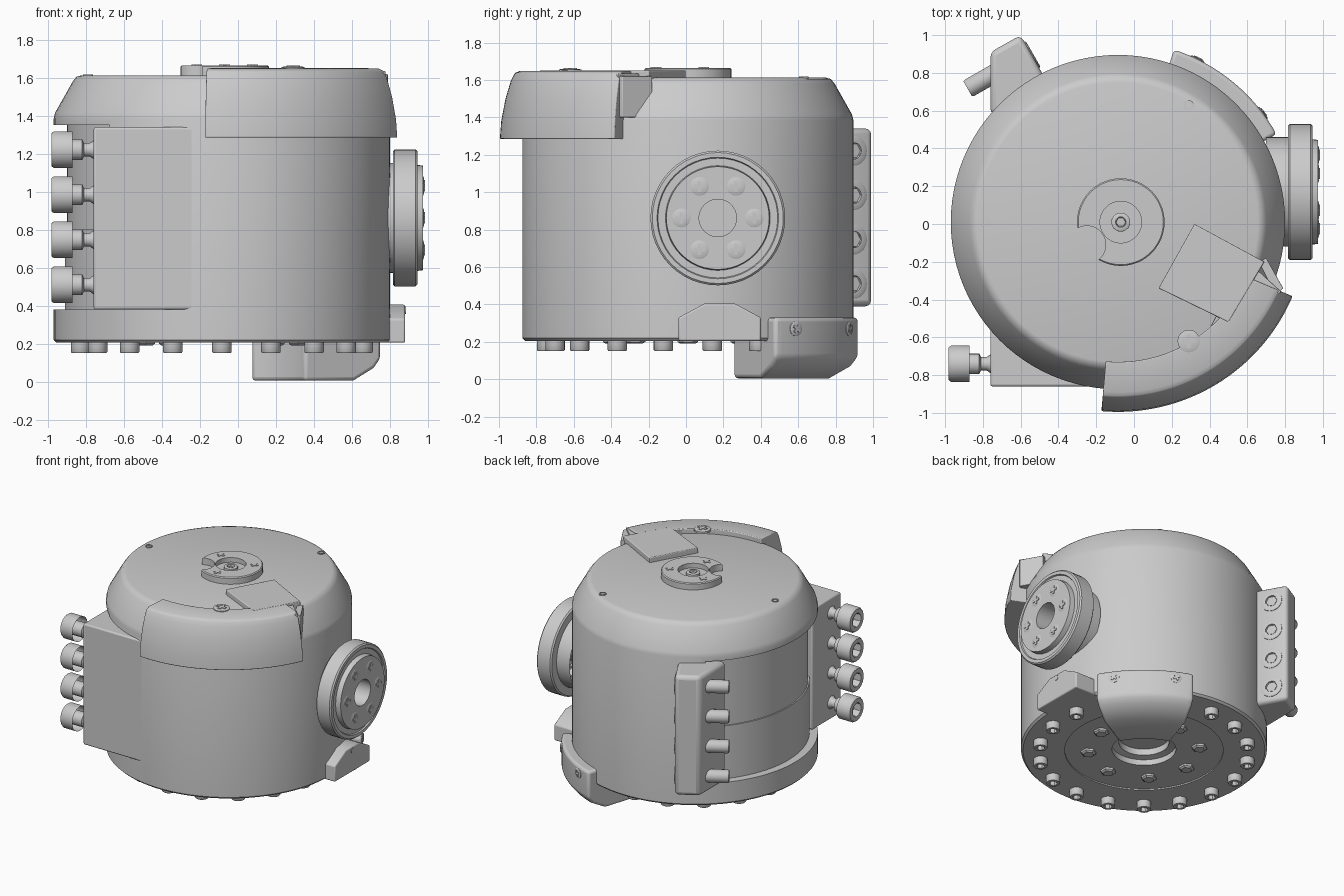
import bpy, bmesh
from math import pi, cos, sin, radians
from mathutils import Vector

cube = bpy.data.objects.get("Cube")
if cube:
    bpy.data.objects.remove(cube, do_unlink=True)

CX, CY = -0.085, 0.01            # axis of the housing
UP, DOWN = (0, 0, 1), (0, 0, -1)


def select(ob):
    bpy.ops.object.select_all(action='DESELECT')
    ob.select_set(True)
    bpy.context.view_layer.objects.active = ob


def finish(name, bm, loc=(0, 0, 0), axis=UP, bevel=0, angle=40):
    bmesh.ops.remove_doubles(bm, verts=bm.verts, dist=1e-5)
    bmesh.ops.recalc_face_normals(bm, faces=bm.faces)
    mesh = bpy.data.meshes.new(name)
    bm.to_mesh(mesh)
    bm.free()
    ob = bpy.data.objects.new(name, mesh)
    bpy.context.collection.objects.link(ob)
    ob.location = loc
    ob.rotation_euler = Vector(UP).rotation_difference(Vector(axis)).to_euler()
    if bevel:
        mod = ob.modifiers.new("Bevel", 'BEVEL')
        mod.width, mod.segments, mod.limit_method = bevel, 3, 'ANGLE'
    select(ob)
    bpy.ops.object.shade_smooth_by_angle(angle=radians(angle))
    return ob


def sweep(name, profile, start=0, end=360, steps=48, closed=False, **kw):
    """Turn an (r, z) profile about the local z axis, capping partial turns."""
    bm = bmesh.new()
    rings = []
    for i in range(steps + 1):
        a = radians(start + (end - start) * i / steps)
        rings.append([bm.verts.new((r * cos(a), r * sin(a), z)) for r, z in profile])
    n = len(profile)
    for a, b in zip(rings, rings[1:]):
        for j in range(n if closed else n - 1):
            k = (j + 1) % n
            quad = (a[j], b[j], b[k], a[k])
            if profile[j][0] == 0:
                quad = (a[j], b[k], a[k])
            elif profile[k][0] == 0:
                quad = (a[j], b[j], a[k])
            bm.faces.new(quad)
    if closed and end - start < 360:
        bm.faces.new(rings[0])
        bm.faces.new(rings[-1][::-1])
    return finish(name, bm, **kw)


def prism(name, outline, low, high, **kw):
    bm = bmesh.new()
    face = bm.faces.new([bm.verts.new((x, y, low)) for x, y in outline])
    top = bmesh.ops.extrude_face_region(bm, geom=[face])
    verts = [v for v in top["geom"] if isinstance(v, bmesh.types.BMVert)]
    bmesh.ops.translate(bm, verts=verts, vec=(0, 0, high - low))
    return finish(name, bm, **kw)


def cut(target, cutter):
    cutter.hide_render = True
    mod = target.modifiers.new("Cut", 'BOOLEAN')
    mod.operation, mod.object, mod.solver = 'DIFFERENCE', cutter, 'EXACT'
    select(target)
    bpy.ops.object.modifier_apply(modifier=mod.name)
    bpy.data.objects.remove(cutter, do_unlink=True)
    bpy.ops.object.shade_smooth_by_angle(angle=radians(40))


def cap_bolt(name, loc, axis, r, h):
    """Cylinder head with a hexagonal socket."""
    sweep(name, [(r, 0), (r, h * .88), (r * .9, h), (r * .55, h),
                 (r * .55, h * .5), (0, h * .5)], steps=18, loc=loc, axis=axis)
    sweep(name + "_socket", [(0, h * .51), (r * .5, h * .51), (r * .56, h)],
          steps=6, loc=loc, axis=axis, angle=20)


def cross_screw(name, loc, axis, r=0.05):
    """Low screw head with a cross on it."""
    sweep(name, [(r, -0.01), (r, .005), (r * .8, .009), (0, .009)],
          steps=16, loc=loc, axis=axis)
    w, l = r * .18, r * .6
    cross = [(w, w), (w, l), (-w, l), (-w, w), (-l, w), (-l, -w),
             (-w, -w), (-w, -l), (w, -l), (w, -w), (l, -w), (l, w)]
    prism(name + "_cross", cross, 0, .014, loc=loc, axis=axis)


def on_ring(r, deg, z):
    a = radians(deg)
    return (CX + r * cos(a), CY + r * sin(a), z)


centre = (CX, CY, 0)

# Housing with a hollowed underside and a recessed window on its right side
housing = sweep("housing", [
    (0, .32), (.18, .32), (.18, .27), (.23, .26), (.23, .215), (.57, .215),
    (.57, .205), (.87, .205), (.885, .22), (.885, 1.385), (.878, 1.415),
    (.785, 1.58), (.765, 1.605), (.74, 1.612), (0, 1.612)], steps=96, loc=centre)
cut(housing, sweep("window_cutter", [(.815, .38), (1.1, .38), (1.1, 1.35), (.815, 1.35)],
                   130, 228, closed=True, loc=centre))
sweep("window_band", [(.78, .38), (.825, .38), (.825, .8), (.78, .8)],
      129, 229, closed=True, loc=centre)

# Underside bolts
for i in range(18):
    cap_bolt(f"base_bolt_{i + 1}", on_ring(.755, 90 + 20 * i, .21), DOWN, .052, .06)
for i in range(8):
    sweep(f"inner_nut_{i + 1}", [(.055, 0), (.055, .02), (.04, .03), (0, .03)],
          steps=6, loc=on_ring(.4, 45 * i, .22), axis=DOWN, angle=20)

# Clamp blocks either side of the window, each with four bolts
prism("front_clamp", [(-.76, -.86), (-.1, -.86), (-.1, -.5), (-.76, -.5)],
      .38, 1.34, bevel=.012)
prism("back_clamp", [(-.76, .58), (-.76, .91), (-.6, 1), (-.47, .77), (-.47, .58)],
      .39, 1.34, bevel=.03)
along = Vector((-.87, -.5, 0)).normalized()
for i in range(4):
    z = .51 + .237 * i
    sweep(f"front_clamp_stem_{i + 1}", [(.05, 0), (.05, .08), (.035, .1), (.035, .13),
                                        (.055, .14), (.055, .24)],
          steps=16, loc=(-.68, -.74, z), axis=(-1, 0, 0))
    cap_bolt(f"front_clamp_bolt_{i + 1}", (-.87, -.74, z), (-1, 0, 0), .097, .112)
    sweep(f"back_clamp_stem_{i + 1}", [(.05, 0), (.05, .25), (.045, .26), (0, .26)],
          steps=16, loc=Vector((-.655, .845, z)), axis=along)
    cap_bolt(f"back_clamp_bolt_{i + 1}", Vector((-.56, .885, z)), -along, .08, .03)

# Round flange on the left side
sweep("flange", [(.29, 0), (.29, .115), (.35, .115), (.36, .125), (.36, .235), (.35, .245),
                 (.325, .245), (.32, .235), (.28, .235), (.275, .275), (.1, .275),
                 (.1, .12), (0, .12)], loc=(.7, .17, .862), axis=(1, 0, 0))
for i in range(6):
    a = pi * i / 3
    cross_screw(f"flange_screw_{i + 1}",
                (.97, .17 + .195 * cos(a), .862 + .195 * sin(a)), (1, 0, 0))

# Small gabled foot below the flange
foot = prism("side_foot", [(-.22, .205), (.22, .205), (.22, .33), (.08, .405),
                           (-.08, .405), (-.22, .33)], 0, .2, loc=(.68, .18, 0), bevel=.01)
foot.rotation_euler = (pi / 2, 0, pi / 2)
sweep("foot_pin", [(.02, 0), (.02, .005), (0, .005)], steps=12,
      loc=(.878, .18, .375), axis=(1, 0, 0))

# Curved bracket hanging under the back left
sweep("lower_bracket", [(.5, .005), (.8, .005), (.92, .07), (.96, .12), (.96, .33), (.5, .33)],
      29, 72, 16, closed=True, loc=centre, bevel=.02)
for i, deg in enumerate((37, 64)):
    a = radians(deg)
    cross_screw(f"bracket_screw_{i + 1}", on_ring(.957, deg, .27), (cos(a), sin(a), 0), .04)

# Curved cover over the front left shoulder, with its plate and brackets
sweep("shoulder_cover", [(.74, 1.285), (1.005, 1.285), (.998, 1.38), (.975, 1.5), (.945, 1.6),
                         (.925, 1.637), (.9, 1.648), (.74, 1.65)],
      265, 337, 32, closed=True, loc=centre, bevel=.006)
prism("top_plate", [(.32, 0), (.69, -.2), (.5, -.52), (.13, -.34)], 1.59, 1.652, bevel=.006)
prism("plate_bracket", [(.66, -.25), (.78, -.36), (.64, -.46), (.52, -.66), (.36, -.63),
                        (.44, -.48)], 1.55, 1.635, bevel=.005)
prism("cover_end_bracket", [(.66, -.2), (.7, -.18), (.79, -.34), (.75, -.38)],
      1.4, 1.62, bevel=.005)
cross_screw("cover_screw", (.29, -.62, 1.65), UP, .06)

# Centre hub on the roof with a scalloped notch
hub = sweep("roof_hub", [(0, 0), (.232, 0), (.232, .06), (.225, .067), (.11, .067),
                         (.11, .03), (0, .03)], loc=(-.07, .01, 1.598))
cut(hub, sweep("hub_cutter", [(0, 0), (.1, 0), (.1, .2), (0, .2)],
               loc=(-.25, -.11, 1.55)))
cap_bolt("hub_bolt", (-.07, .01, 1.62), UP, .05, .03)
for i in range(3):
    a = radians(30 + 120 * i - 120)
    cross_screw(f"hub_screw_{i + 1}", (-.07 + .17 * cos(a), .01 + .17 * sin(a), 1.655), UP, .048)

# Small dowel pins on the roof
for i, (x, y) in enumerate(((.29, .63), (-.79, .01))):
    sweep(f"roof_pin_{i + 1}", [(.026, -.02), (.026, .006), (.018, .006), (.018, 0), (0, 0)],
          steps=16, loc=(x, y, 1.612))
